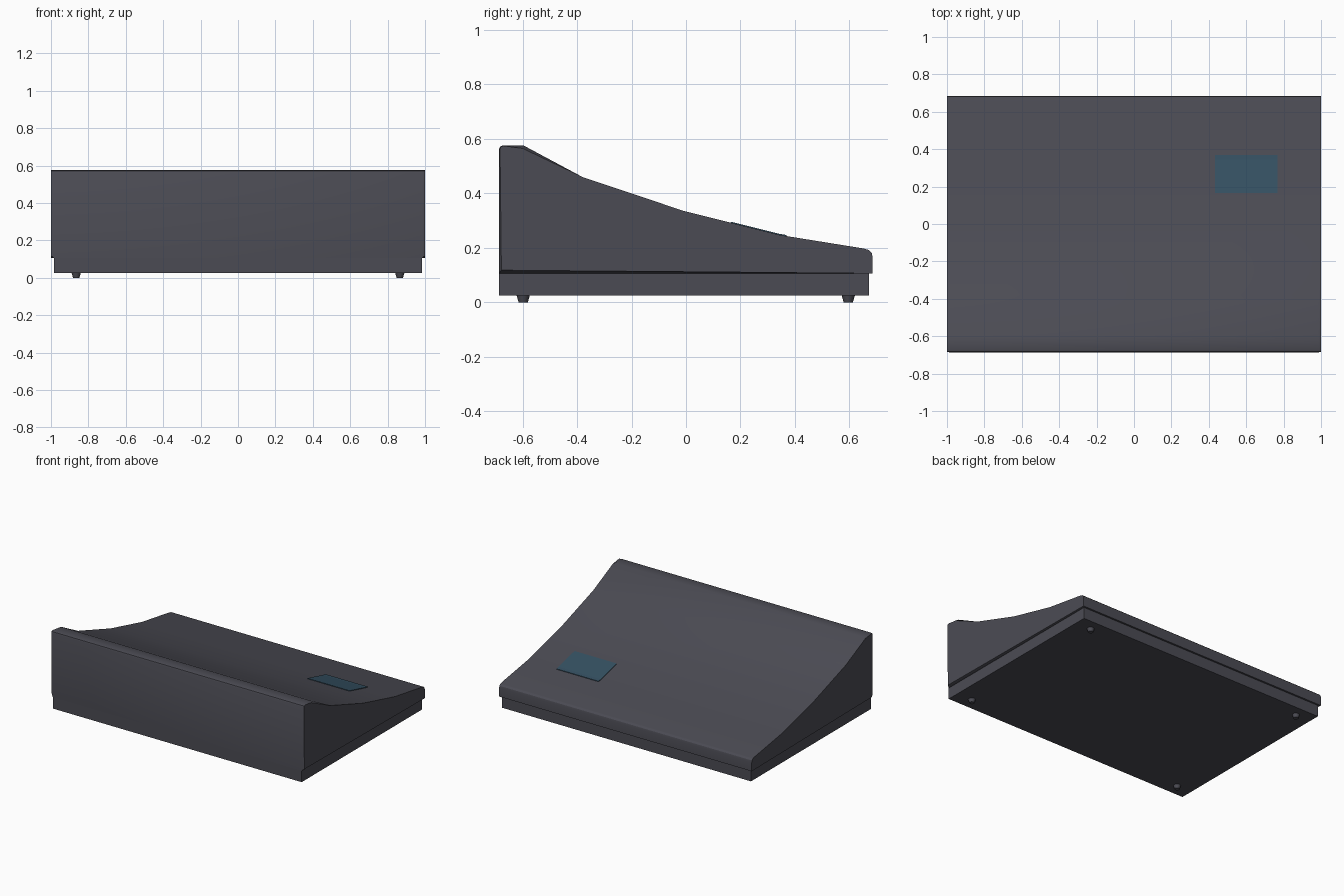
import bpy, bmesh

if "Cube" in bpy.data.objects:
    bpy.data.objects.remove(bpy.data.objects["Cube"])


def material(name, rgb):
    m = bpy.data.materials.new(name)
    m.diffuse_color = (*rgb, 1)
    m.use_nodes = True
    m.node_tree.nodes["Principled BSDF"].inputs["Base Color"].default_value = m.diffuse_color
    return m


GREY = material("charcoal plastic", (0.071, 0.071, 0.088))
BLUE = material("dark blue window", (0.035, 0.081, 0.122))


def make_object(name, bm, mat, smooth=False):
    bmesh.ops.recalc_face_normals(bm, faces=bm.faces)
    me = bpy.data.meshes.new(name)
    bm.to_mesh(me)
    bm.free()
    me.materials.append(mat)
    ob = bpy.data.objects.new(name, me)
    bpy.context.collection.objects.link(ob)
    if smooth:
        bpy.ops.object.select_all(action='DESELECT')
        ob.select_set(True)
        bpy.context.view_layer.objects.active = ob
        bpy.ops.object.shade_smooth_by_angle(angle=0.5)
    return ob


def loft(name, sections, mat, smooth=False):
    """Bridge matching (x, [(y, z), ...]) sections and cap the ends."""
    bm = bmesh.new()
    rings = [[bm.verts.new((x, y, z)) for y, z in pts] for x, pts in sections]
    n = len(rings[0])
    for a, b in zip(rings, rings[1:]):
        for i in range(n):
            j = (i + 1) % n
            bm.faces.new((a[i], a[j], b[j], b[i]))
    bm.faces.new(rings[0])
    bm.faces.new(rings[-1])
    return make_object(name, bm, mat, smooth)


# Sloping top shell: full profile in the middle, slightly shrunk at the cheeks
curve = [(-0.38, 0.46), (-0.01, 0.336), (0.345, 0.247), (0.65, 0.198)]
back = [(0.672, 0.192), (0.682, 0.182), (0.685, 0.168), (0.685, 0.106)]
middle = [(-0.687, 0.106), (-0.687, 0.562), (-0.683, 0.572), (-0.672, 0.576),
          (-0.595, 0.575)] + curve + back
cheek = [(-0.678, 0.118), (-0.683, 0.562), (-0.68, 0.571), (-0.67, 0.575),
         (-0.6, 0.565)] + curve + back
loft("top_shell", [(-1, cheek), (-0.985, middle), (0.985, middle), (1, cheek)],
     GREY, True)

# Base tray, set in a little at the sides and back
tray = [(-0.687, 0.025), (-0.687, 0.107), (0.672, 0.107), (0.672, 0.025)]
loft("base_tray", [(-0.985, tray), (0.985, tray)], GREY)

# Display window: thin plate following the slope
line = [(0.165, 0.292), (0.345, 0.247), (0.37, 0.243)]
plate = [(y, z + 0.004) for y, z in line] + [(y, z - 0.003) for y, z in reversed(line)]
loft("display_window", [(0.433, plate), (0.767, plate)], BLUE)

# Four tapered feet
for sx, side in ((-1, "left"), (1, "right")):
    for y, end in ((-0.598, "front"), (0.596, "back")):
        bm = bmesh.new()
        bmesh.ops.create_cone(bm, cap_ends=True, segments=16, radius1=0.017,
                              radius2=0.025, depth=0.028)
        bmesh.ops.translate(bm, verts=bm.verts, vec=(sx * 0.865, y, 0.014))
        make_object(f"foot_{end}_{side}", bm, GREY, True)
